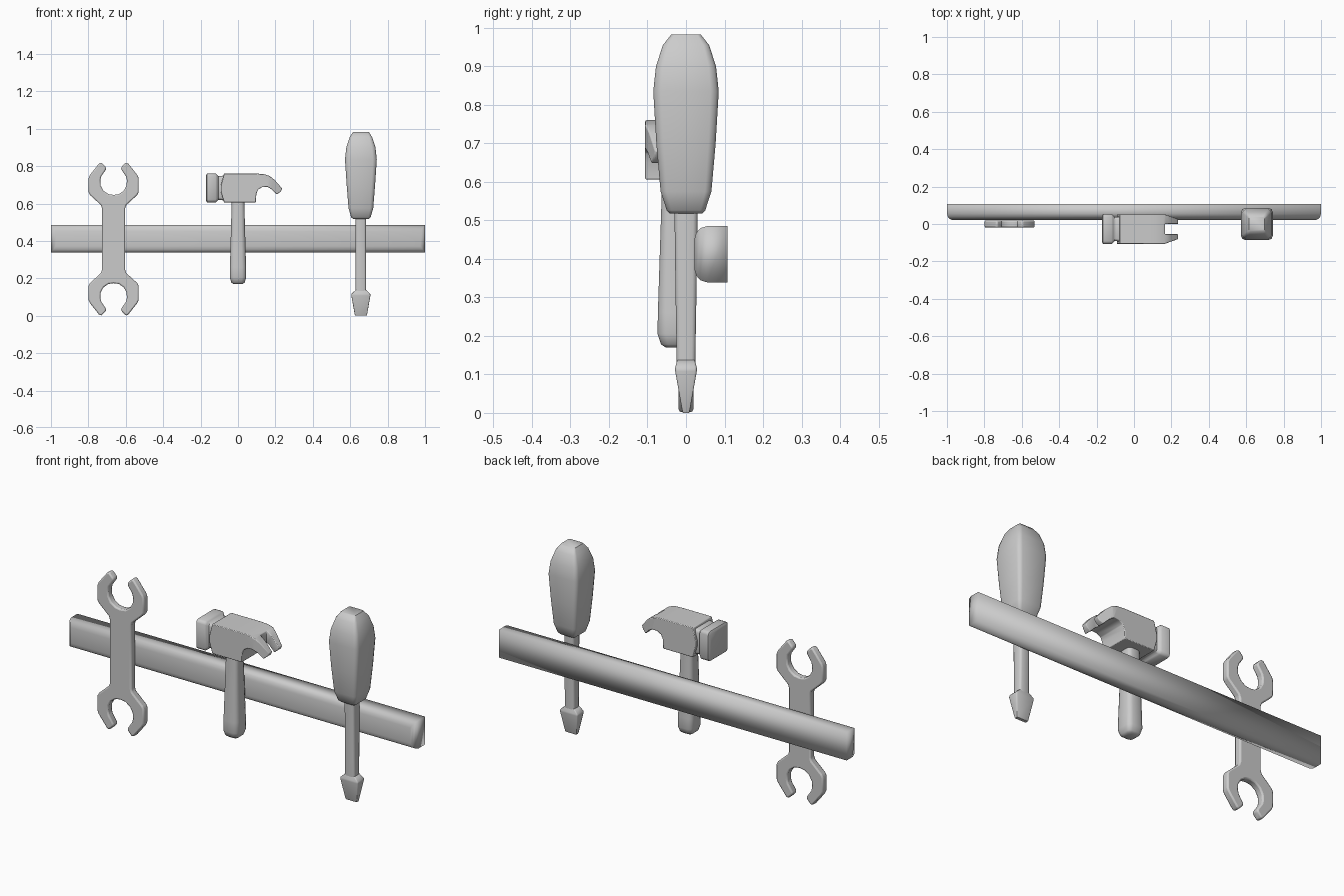
import bpy, bmesh, math
from mathutils import Vector

if "Cube" in bpy.data.objects:
    bpy.data.objects.remove(bpy.data.objects["Cube"])


def finish(name, bm, angle=50):
    bmesh.ops.recalc_face_normals(bm, faces=bm.faces)
    me = bpy.data.meshes.new(name)
    bm.to_mesh(me)
    bm.free()
    ob = bpy.data.objects.new(name, me)
    bpy.context.collection.objects.link(ob)
    bpy.ops.object.select_all(action='DESELECT')
    ob.select_set(True)
    bpy.context.view_layer.objects.active = ob
    bpy.ops.object.shade_smooth_by_angle(angle=math.radians(angle))
    return ob


def loft(name, centre, axis, sections, cut=0.25, angle=50):
    """Rectangular rings (position, half_a, half_b) with rounded corners, joined along an axis."""
    ia, ib = [i for i in range(3) if i != axis]
    bm = bmesh.new()
    rings = []
    for t, a, b in sections:
        c = cut * min(a, b)
        ring = []
        for k, (sa, sb) in enumerate(((1, 1), (-1, 1), (-1, -1), (1, -1))):
            pts = [(a, b - c), (a - .3 * c, b - .3 * c), (a - c, b)] if cut else [(a, b)]
            for pa, pb in (reversed(pts) if k % 2 else pts):
                v = Vector(centre)
                v[axis] = t
                v[ia] += sa * pa
                v[ib] += sb * pb
                ring.append(bm.verts.new(v))
        rings.append(ring)
    n = len(rings[0])
    for r, s in zip(rings, rings[1:]):
        for i in range(n):
            j = (i + 1) % n
            bm.faces.new((r[i], r[j], s[j], s[i]))
    bm.faces.new(rings[0])
    bm.faces.new(rings[-1])
    return finish(name, bm, angle)


def slab(outline, y, half):
    """Extrude an x-z outline to a thickness of two halves around y."""
    bm = bmesh.new()
    f = bm.faces.new([bm.verts.new((px, y - half, pz)) for px, pz in outline])
    ext = bmesh.ops.extrude_face_region(bm, geom=[f])
    bmesh.ops.translate(bm, vec=(0, 2 * half, 0),
                        verts=[v for v in ext['geom'] if isinstance(v, bmesh.types.BMVert)])
    return bm


def bevel(ob, width, segments=2):
    m = ob.modifiers.new("bevel", 'BEVEL')
    m.width = width
    m.segments = segments
    m.limit_method = 'ANGLE'
    m.angle_limit = math.radians(35)


# wall bar: flat back, rounded front
loft("wall_bar", (0, 0, .412), 1,
     [(.022, .975, .040), (.027, .985, .056), (.038, .995, .068), (.055, 1, .073), (.108, 1, .073)],
     cut=0, angle=180)

# wrench: a quarter outline mirrored to both jaws and both ends
quarter = [(.062, .165), (.068, .182), (.126, .235), (.134, .25), (.134, .325), (.127, .342),
           (.078, .404), (.066, .41), (.040, .383), (.041, .372), (.066, .335), (.071, .315),
           (.069, .285), (.054, .258), (.028, .240), (0, .236)]
top = quarter + [(-x, z) for x, z in reversed(quarter[:-1])]
outline = top + [(-x, -z) for x, z in top]
wrench = finish("wrench", slab([(x - .665, z + .41) for x, z in outline], 0, .019))
bevel(wrench, .007)

# hammer head: striking face and neck
HY = -.027
loft("hammer_face", (0, HY, .683), 0,
     [(-.17, .072, .070), (-.165, .080, .077), (-.12, .080, .077), (-.112, .074, .071),
      (-.104, .064, .063), (-.094, .064, .063), (-.06, .070, .070)], cut=.2)

# hammer head: body and claw, claw narrowed toward its tip
claw = [(-.092, .665), (-.092, .695), (-.075, .76), (.10, .76), (.14, .757), (.17, .747), (.195, .727),
        (.236, .68), (.228, .664), (.208, .648), (.180, .676), (.158, .689), (.128, .687),
        (.108, .675), (.098, .652), (.096, .606), (-.075, .606)]
bm = slab(claw, HY, .079)
bmesh.ops.bisect_plane(bm, geom=bm.verts[:] + bm.edges[:] + bm.faces[:],
                       plane_co=(.165, 0, 0), plane_no=(1, 0, 0))
for v in bm.verts:
    if v.co.x > .165:
        v.co.y = HY + (v.co.y - HY) * (1 - .32 * (v.co.x - .165) / .07)
head = finish("hammer_head", bm)

# claw notch
bm = bmesh.new()
bmesh.ops.create_cube(bm, size=1)
for v in bm.verts:
    v.co = (.24 + .15 * v.co.x, HY + .054 * v.co.y, .69 + .3 * v.co.z)
notch = finish("notch_cutter", bm)
notch.hide_render = True
notch.hide_set(True)
m = head.modifiers.new("notch", 'BOOLEAN')
m.operation = 'DIFFERENCE'
m.object = notch
m.solver = 'EXACT'
bevel(head, .010)

# hammer handle
loft("hammer_handle", (0, HY, 0), 2,
     [(.17, .026, .026), (.178, .036, .038), (.205, .044, .047), (.26, .043, .046),
      (.60, .034, .035), (.64, .034, .035)], cut=.5)

# screwdriver: grip, shaft and flat tip
SX = .657
loft("screwdriver_grip", (SX, 0, 0), 2,
     [(.518, .042, .042), (.526, .052, .050), (.575, .066, .066), (.70, .076, .077), (.835, .085, .085),
      (.90, .078, .078), (.955, .060, .060), (.983, .042, .038)], cut=.25)
loft("screwdriver_shaft", (SX, 0, 0), 2,
     [(.13, .028, .024), (.30, .028, .027), (.53, .028, .030)], cut=.4)
loft("screwdriver_tip", (SX, 0, 0), 2,
     [(0, .031, .008), (.006, .033, .010), (.108, .051, .028), (.117, .050, .028), (.137, .029, .023)], cut=.2)
